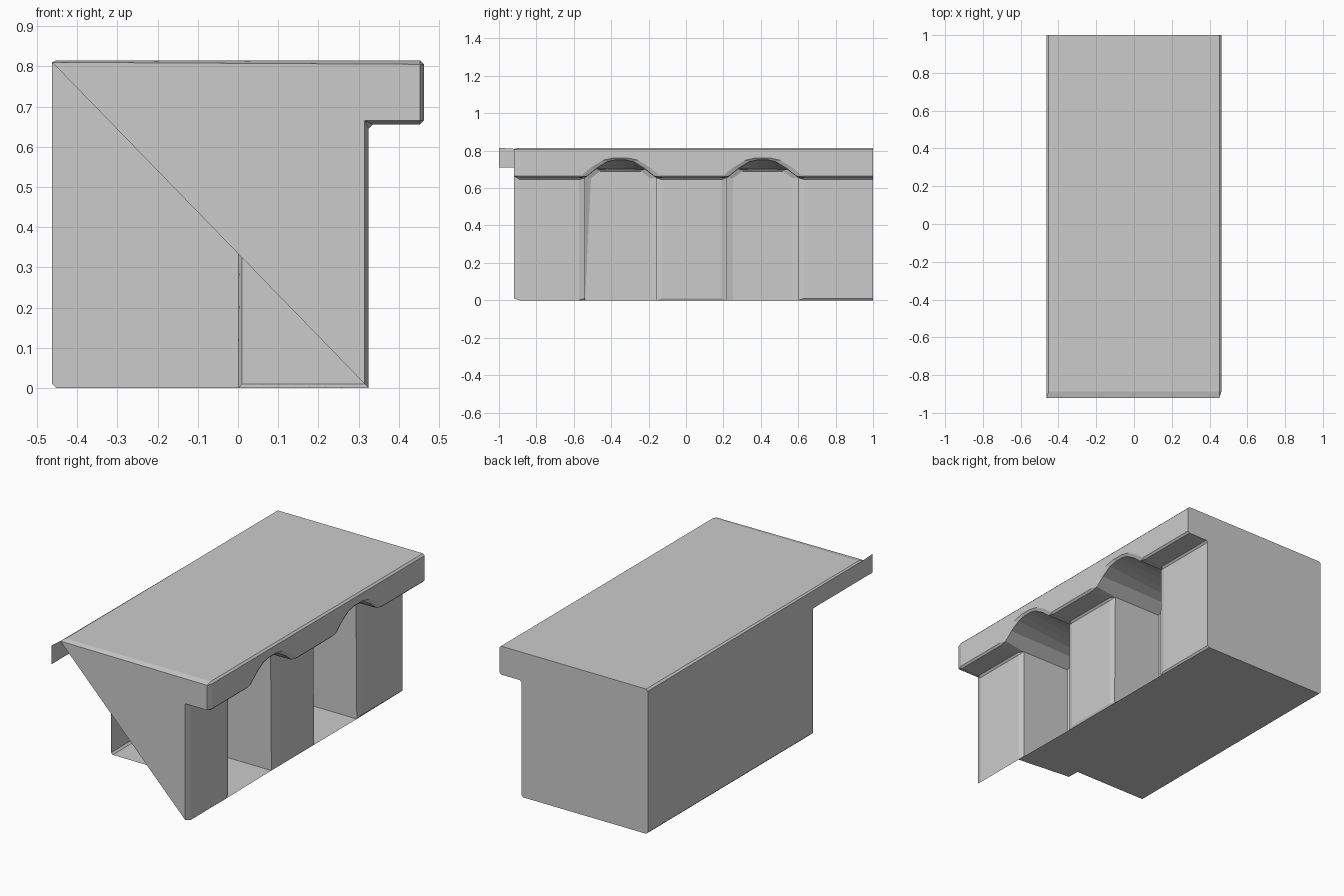
import bpy, bmesh, math

if "Cube" in bpy.data.objects:
    bpy.data.objects.remove(bpy.data.objects["Cube"])

XL, XP, XO = -0.462, 0.325, 0.462      # left wall, pillar face, overhang edge
TOP, LEDGE, STRIP = 0.815, 0.655, 0.71  # heights
FRONT, BACK, YS = -0.92, 1.0, 3.2       # YS stretches the bevel along y
RECESSES = [(-0.54, -0.16), (0.22, 0.60)]
ARCH = [(-.19, LEDGE), (-.13, .705), (-.07, .742), (-.025, .752),
        (.025, .752), (.07, .742), (.13, .705), (.19, LEDGE)]

bm = bmesh.new()


def face(*pts):
    bm.faces.new([bm.verts.new((x, y / YS, z)) for x, y, z in pts])


splits = [v for r in RECESSES for v in r]
bays = [FRONT] + splits + [BACK]

# top slab surface
face((XL, FRONT, TOP), (XO, FRONT, TOP), (XO, BACK, TOP), (XL, BACK, TOP))

# left wall with its thin strip running past the front
face(*[(XL, y, z) for y, z in [(BACK, 0), (-.47, 0), (-.47, STRIP), (-1, STRIP),
                               (-1, TOP), (FRONT, TOP), (BACK, TOP)]])

# half-open front panel and full back panel
face(*[(x, FRONT, z) for x, z in [(XL, TOP), (XP, 0), (XP, LEDGE), (XO, LEDGE), (XO, TOP)]])
face(*[(x, BACK, z) for x, z in [(XL, TOP), (XL, 0), (XP, 0), (XP, LEDGE), (XO, LEDGE), (XO, TOP)]])

# floor, stopping short of the open front
face(*[(x, y, 0) for x, y in [(XL, BACK), (XL, -.47), (0, -.47), (0, -.54), (XP, -.54)]
       + [(XP, y) for y in splits[1:]] + [(XP, BACK)]])

# pillar faces and overhang undersides
for a, b in zip(bays[0::2], bays[1::2]):
    face((XP, a, 0), (XP, b, 0), (XP, b, LEDGE), (XP, a, LEDGE))
    face((XP, a, LEDGE), (XP, b, LEDGE), (XO, b, LEDGE), (XO, a, LEDGE))

# overhang edge with arched cut-outs
edge = [(FRONT, LEDGE)]
for a, b in RECESSES:
    edge += [((a + b) / 2 + dy, z) for dy, z in ARCH]
edge += [(BACK, LEDGE), (BACK, TOP), (FRONT, TOP)]
face(*[(XO, y, z) for y, z in edge])

# recesses: side walls, back wall and arched ceiling flattening inward
for a, b in RECESSES:
    c = (a + b) / 2
    outer = [(XO, c + dy, z) for dy, z in ARCH]
    inner = [(0, c + dy, min(z, .70)) for dy, z in ARCH]
    for y in (a, b):
        face((0, y, 0), (XP, y, 0), (XP, y, LEDGE), (0, y, LEDGE))
    face((0, a, 0), (0, b, 0), *reversed(inner))
    for i in range(len(ARCH) - 1):
        quad = [outer[i], outer[i + 1], inner[i + 1], inner[i]]
        if i == 0:
            quad.append((XP, a, LEDGE))
        if i == len(ARCH) - 2:
            quad.insert(2, (XP, b, LEDGE))
        face(*quad)

bmesh.ops.remove_doubles(bm, verts=bm.verts, dist=0.0005)
bmesh.ops.recalc_face_normals(bm, faces=bm.faces)

# narrow chamfers on the hard edges, except around the back panel
hard = [e for e in bm.edges if e.is_manifold
        and e.calc_face_angle(0) > math.radians(40)
        and not all(v.co.y > BACK / YS - .001 for v in e.verts)]
bmesh.ops.bevel(bm, geom=hard, offset=0.01, segments=1, affect='EDGES',
                clamp_overlap=True)
for v in bm.verts:
    v.co.y *= YS

mesh = bpy.data.meshes.new("counter_block")
bm.to_mesh(mesh)
bm.free()
bpy.context.collection.objects.link(bpy.data.objects.new("counter_block", mesh))
